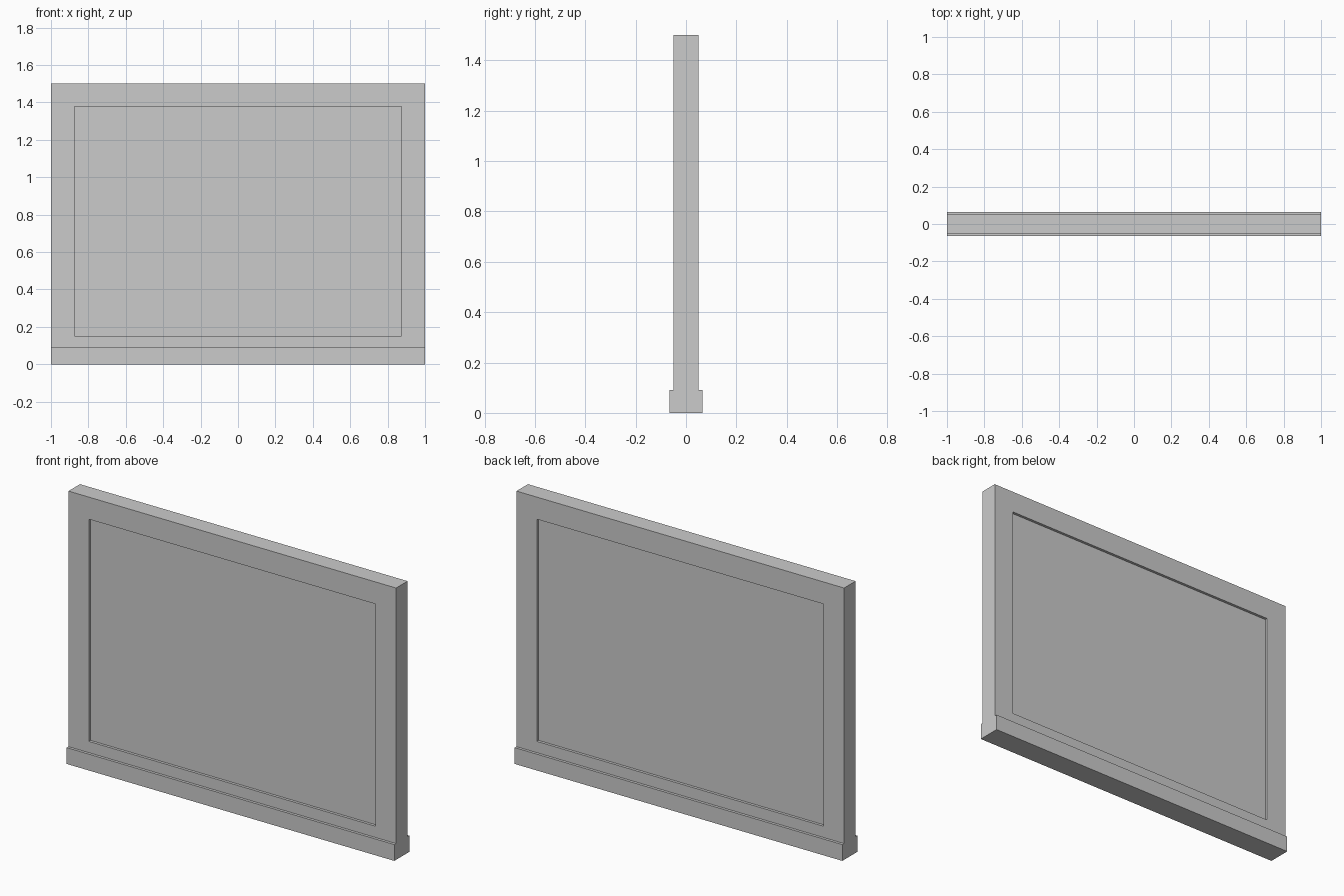
import bpy, bmesh
from mathutils import Vector

if "Cube" in bpy.data.objects:
    bpy.data.objects.remove(bpy.data.objects["Cube"])

HALF_W, HALF_T, HEIGHT = 1.0, 0.05, 1.5
TRIM_T, TRIM_H = 0.065, 0.09
REC_X, REC_Z0, REC_Z1, REC_DEPTH = 0.875, 0.152, 1.378, 0.015

bm = bmesh.new()

# Wall with stepped foot: side profile extruded along x
half = [(TRIM_T, 0), (TRIM_T, TRIM_H), (HALF_T, TRIM_H), (HALF_T, HEIGHT)]
profile = half + [(-y, z) for y, z in reversed(half)]
end = bm.faces.new([bm.verts.new((-HALF_W, y, z)) for y, z in profile])
ext = bmesh.ops.extrude_face_region(bm, geom=[end])
moved = [g for g in ext["geom"] if isinstance(g, bmesh.types.BMVert)]
bmesh.ops.translate(bm, verts=moved, vec=(2 * HALF_W, 0, 0))
bmesh.ops.recalc_face_normals(bm, faces=bm.faces)

# Recessed panel on the front and back
for side in (-1, 1):
    face = next(f for f in bm.faces
                if f.normal.y * side > 0.9 and f.calc_center_median().z > 0.5)
    bmesh.ops.inset_individual(bm, faces=[face], thickness=0.1)
    mid = face.calc_center_median().z
    for v in face.verts:
        v.co.x = REC_X if v.co.x > 0 else -REC_X
        v.co.z = REC_Z1 if v.co.z > mid else REC_Z0
    panel = bmesh.ops.extrude_discrete_faces(bm, faces=[face])["faces"][0]
    bmesh.ops.translate(bm, verts=panel.verts[:],
                        vec=Vector((0, -side * REC_DEPTH, 0)))

bmesh.ops.recalc_face_normals(bm, faces=bm.faces)
mesh = bpy.data.meshes.new("wall_panel")
bm.to_mesh(mesh)
bm.free()
wall = bpy.data.objects.new("wall_panel", mesh)
bpy.context.collection.objects.link(wall)
